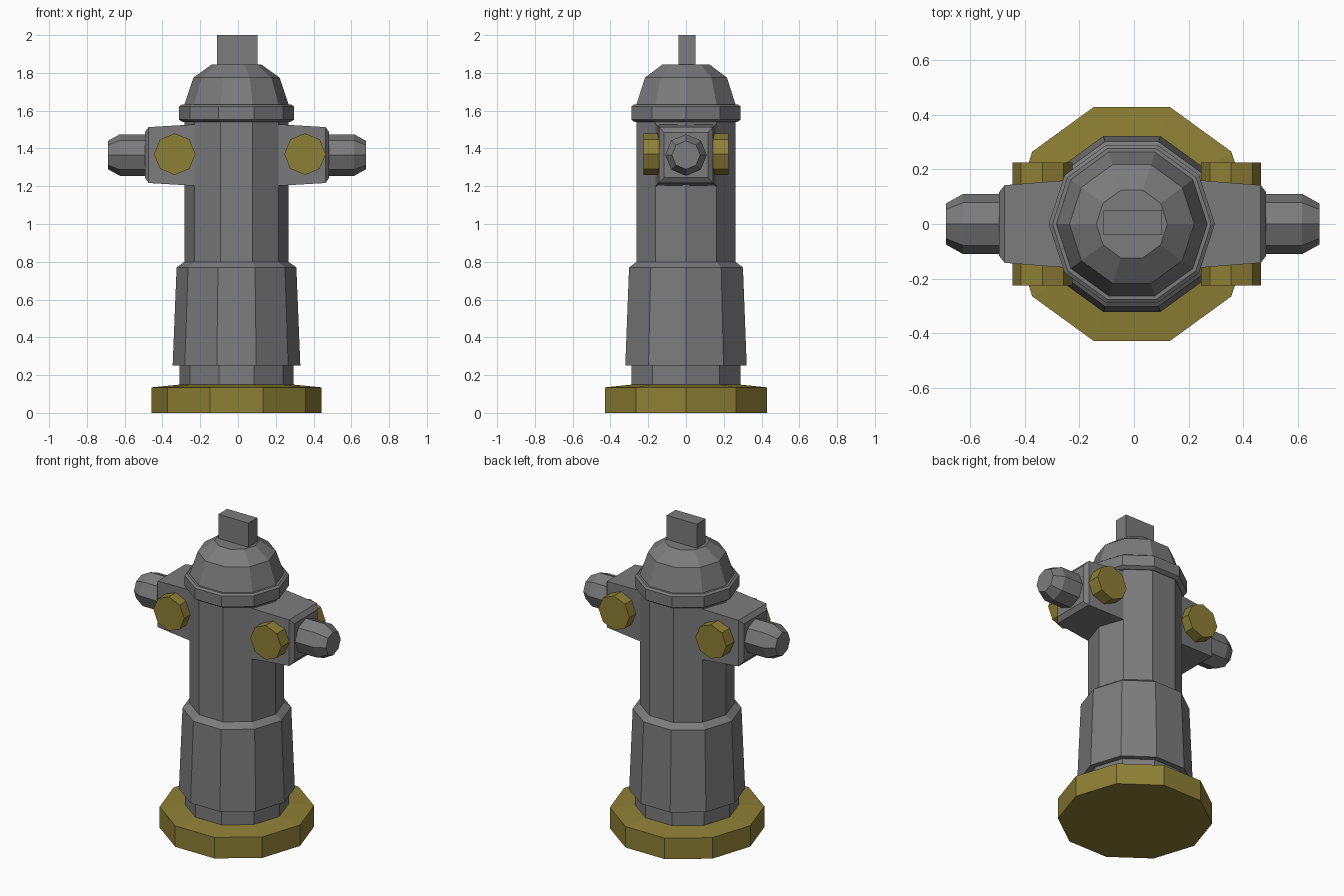
import bpy, bmesh, math
from mathutils import Matrix, Vector

cube = bpy.data.objects.get("Cube")
if cube:
    bpy.data.objects.remove(cube, do_unlink=True)


def material(name, colour):
    mat = bpy.data.materials.new(name)
    mat.use_nodes = True
    mat.diffuse_color = (*colour, 1)
    mat.node_tree.nodes["Principled BSDF"].inputs["Base Color"].default_value = (*colour, 1)
    return mat


GREY = material("iron grey", (0.2, 0.2, 0.2))
YELLOW = material("mustard yellow", (0.27, 0.215, 0.035))


def loft(name, rings, mat, place=Matrix()):
    """Join rings of equal point count into a closed flat-shaded solid."""
    bm = bmesh.new()
    loops = [[bm.verts.new(place @ Vector(p)) for p in ring] for ring in rings]
    count = len(loops[0])
    for low, high in zip(loops, loops[1:]):
        for i in range(count):
            j = (i + 1) % count
            bm.faces.new((low[i], low[j], high[j], high[i]))
    bm.faces.new(loops[0])
    bm.faces.new(loops[-1])
    bmesh.ops.recalc_face_normals(bm, faces=bm.faces)
    mesh = bpy.data.meshes.new(name)
    bm.to_mesh(mesh)
    bm.free()
    mesh.materials.append(mat)
    obj = bpy.data.objects.new(name, mesh)
    bpy.context.collection.objects.link(obj)
    return obj


def turned(name, profile, sides, mat, place):
    """Revolve (radius, height) pairs around local z."""
    step = math.tau / sides
    rings = [[(r * math.cos(i * step), r * math.sin(i * step), z) for i in range(sides)]
             for r, z in profile]
    return loft(name, rings, mat, place)


def rect(a, b, c, z):
    """Rectangle at local height z, centred on (c, 0)."""
    return [(c - a, -b, z), (c + a, -b, z), (c + a, b, z), (c - a, b, z)]


axis = Matrix.Translation((-0.008, 0, 0))

# Base plate and ten-sided barrel
turned("base_plate", [(0.45, 0), (0.45, 0.135), (0.30, 0.15)], 10, YELLOW, axis)
turned("barrel", [(0.303, 0.14), (0.303, 0.25), (0.338, 0.25), (0.317, 0.77),
                  (0.275, 0.80), (0.275, 1.56)], 10, GREY, axis)

# Collar, dome and operating nut
turned("collar", [(0.285, 1.54), (0.304, 1.552), (0.304, 1.622), (0.29, 1.632)], 10, GREY, axis)
turned("dome", [(0.28, 1.62), (0.228, 1.775), (0.13, 1.845)], 10, GREY, axis)
loft("top_nut", [rect(0.107, 0.045, 0, 1.83), rect(0.107, 0.045, 0, 2.0)], GREY,
     Matrix.Translation((-0.005, 0.005, 0)))

# Side arms with outlet nozzles and round caps
for side, label in ((1, "left"), (-1, "right")):
    outward = (Matrix.Translation((-0.005, 0, 1.365))
               @ Matrix.Rotation(side * math.pi / 2, 4, 'Y'))
    loft(label + "_arm", [rect(0.165, 0.165, 0, 0.18), rect(0.148, 0.142, 0, 0.468),
                          rect(0.120, 0.117, 0, 0.488)], GREY, outward)
    turned(label + "_nozzle", [(0.11, 0.47), (0.11, 0.62), (0.075, 0.683)], 8, GREY, outward)
    for face, end in ((1, "front"), (-1, "back")):
        forward = (Matrix.Translation((0.01 + side * 0.345, 0, 1.37))
                   @ Matrix.Rotation(face * math.pi / 2, 4, 'X'))
        turned(f"{label}_{end}_cap", [(0.11, 0.12), (0.11, 0.225)], 8, YELLOW, forward)
